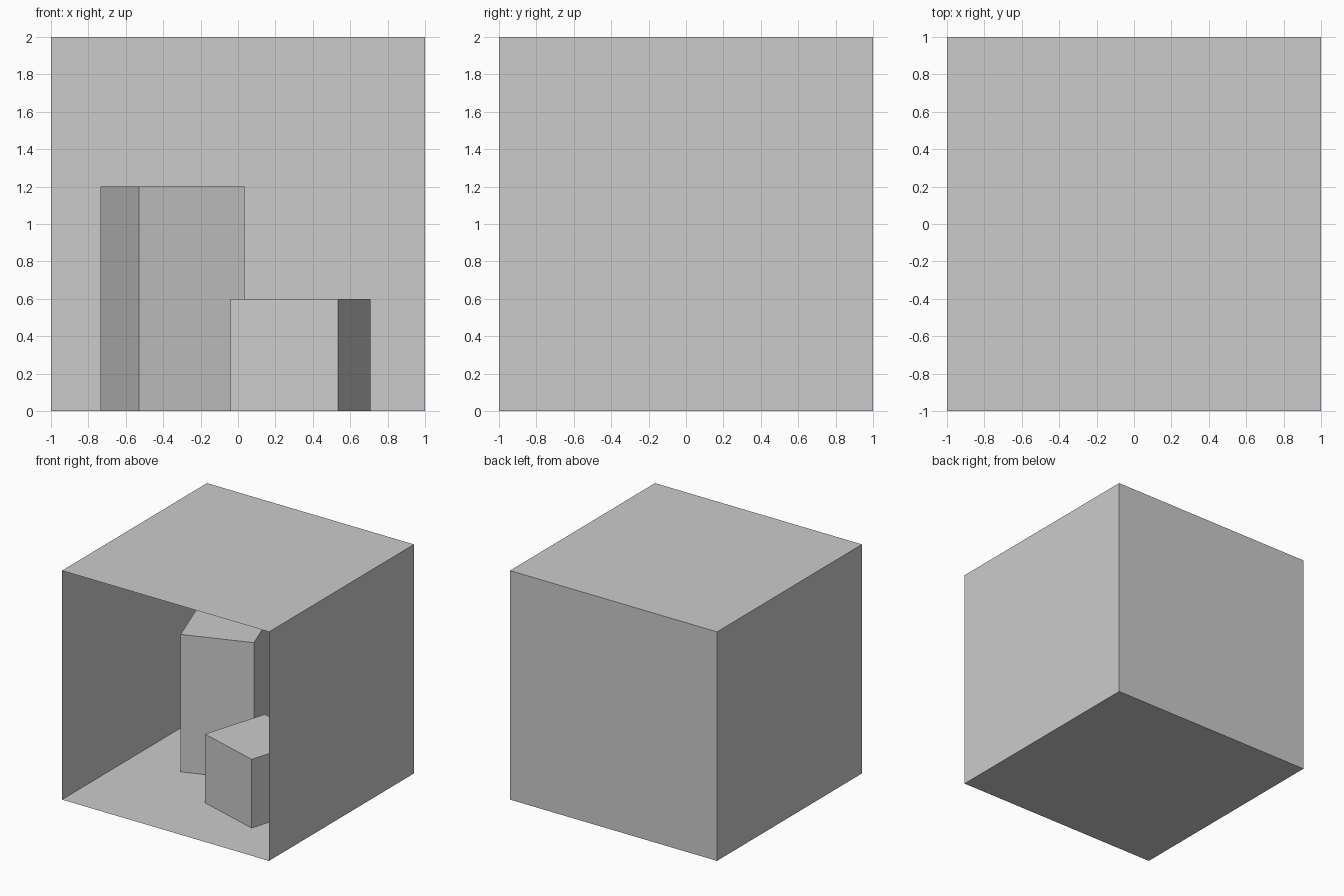
import bpy
from math import radians, pi

if "Cube" in bpy.data.objects:
    bpy.data.objects.remove(bpy.data.objects["Cube"])


def panel(name, loc, rot=(0, 0, 0)):
    """Thin 2 x 2 sheet of the open room."""
    bpy.ops.mesh.primitive_plane_add(size=2, location=loc, rotation=rot)
    bpy.context.object.name = name


def block(name, x, y, width, height, angle):
    """Square block standing on the floor, turned about z."""
    bpy.ops.mesh.primitive_cube_add(size=1, location=(x, y, height / 2),
                                    rotation=(0, 0, radians(angle)))
    ob = bpy.context.object
    ob.name = name
    ob.scale = (width, width, height)
    bpy.ops.object.transform_apply(location=False, rotation=False, scale=True)


# Room shell, open towards the front
panel("floor", (0, 0, 0))
panel("ceiling", (0, 0, 2), (pi, 0, 0))
panel("back_wall", (0, 1, 1), (pi / 2, 0, 0))
for name, side in (("left_wall", -1), ("right_wall", 1)):
    panel(name, (side, 0, 1), (0, -side * pi / 2, 0))

# Blocks inside the room
block("tall_block", -0.35, 0.35, 0.6, 1.2, 20)
block("short_block", 0.335, -0.2, 0.6, 0.6, -17)
